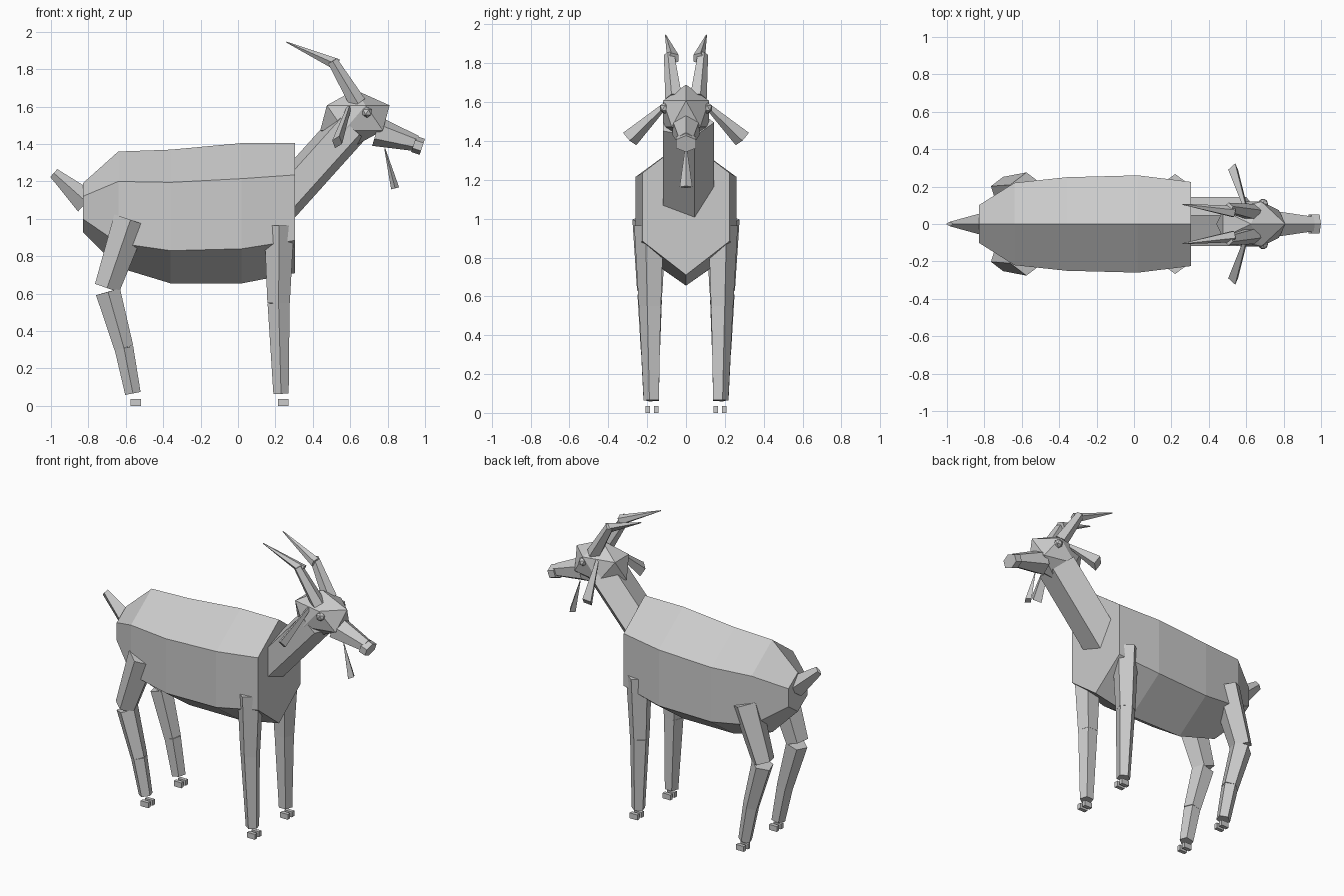
import bpy, bmesh, math
from mathutils import Vector, Matrix

if "Cube" in bpy.data.objects:
    bpy.data.objects.remove(bpy.data.objects["Cube"])

grey = bpy.data.materials.new("plain grey")
grey.diffuse_color = (0.6, 0.6, 0.6, 1)
grey.use_nodes = True
grey.node_tree.nodes["Principled BSDF"].inputs["Base Color"].default_value = grey.diffuse_color


def finish(name, bm):
    bmesh.ops.recalc_face_normals(bm, faces=bm.faces[:])
    me = bpy.data.meshes.new(name)
    bm.to_mesh(me)
    bm.free()
    me.materials.append(grey)
    ob = bpy.data.objects.new(name, me)
    bpy.context.collection.objects.link(ob)
    return ob


def loft(bm, rings):
    """Skin a list of closed rings and cap both ends."""
    vs = [[bm.verts.new(p) for p in r] for r in rings]
    n = len(vs[0])
    for a, b in zip(vs, vs[1:]):
        for i in range(n):
            j = (i + 1) % n
            bm.faces.new((a[i], a[j], b[j], b[i]))
    bm.faces.new(vs[0])
    bm.faces.new(vs[-1])


def taper(name, p0, p1, r0, r1, n=5, start=0.0, side=1):
    """Tapered n-sided prism; radii are (sideways, in-plane) pairs."""
    p0, p1 = Vector(p0), Vector(p1)
    d = (p1 - p0).normalized()
    v = Vector((0, 1, 0))
    v = (v - d * v.dot(d)).normalized()
    w = v.cross(d)
    rings = []
    for p, r in ((p0, r0), (p1, r1)):
        ry, rw = r if isinstance(r, tuple) else (r, r)
        ring = []
        for i in range(n):
            a = start + 2 * math.pi * i / n
            q = p + v * ry * math.cos(a) + w * rw * math.sin(a)
            ring.append((q.x, q.y * side, q.z))
        rings.append(ring)
    bm = bmesh.new()
    loft(bm, rings)
    return finish(name, bm)


def ball(name, centre, scale):
    bm = bmesh.new()
    bmesh.ops.create_icosphere(bm, subdivisions=1, radius=1,
                               matrix=Matrix.Translation(centre) @ Matrix.Diagonal((*scale, 1)))
    return finish(name, bm)


def box(name, lo, hi):
    bm = bmesh.new()
    loft(bm, [[(lo[0], lo[1], z), (hi[0], lo[1], z), (hi[0], hi[1], z), (lo[0], hi[1], z)]
              for z in (lo[2], hi[2])])
    return finish(name, bm)


# Body: hexagonal sections (x, half width, top, upper side, lower side, bottom)
sections = [
    (-0.83, 0.10, 1.19, 1.12, 1.00, 0.93),
    (-0.64, 0.22, 1.36, 1.20, 0.87, 0.74),
    (-0.36, 0.25, 1.37, 1.195, 0.83, 0.655),
    (0.02, 0.26, 1.405, 1.215, 0.84, 0.655),
    (0.305, 0.225, 1.405, 1.235, 0.885, 0.71),
]
bm = bmesh.new()
loft(bm, [[(x, 0, t), (x, w, u), (x, w, l), (x, 0, b), (x, -w, l), (x, -w, u)]
          for x, w, t, u, l, b in sections])
finish("body", bm)

# Neck, head and muzzle
taper("neck", (0.20, 0, 1.05), (0.60, 0, 1.495), (0.145, 0.112), (0.145, 0.112))
ball("head", (0.625, 0, 1.54), (0.207, 0.14, 0.15))
taper("muzzle", (0.74, 0, 1.467), (0.955, 0, 1.403), (0.08, 0.08), (0.045, 0.042), 6, math.pi / 2)
taper("nose", (0.94, 0, 1.40), (0.985, 0, 1.385), (0.06, 0.045), (0.06, 0.045), 6, math.pi / 2)

# Beard and tail
taper("beard", (0.785, 0, 1.375), (0.84, 0, 1.163), 0.003, (0.033, 0.022), 4, math.pi / 4 * 0)
taper("tail", (-0.81, 0, 1.09), (-0.985, 0, 1.245), (0.06, 0.068), (0.012, 0.028), 4)

for side, label in ((1, "left"), (-1, "right")):
    # Horns in two segments, ears and eyes
    taper(f"{label}_horn_base", (0.64, 0.06, 1.62), (0.505, 0.085, 1.845), 0.047, 0.029, side=side)
    taper(f"{label}_horn_tip", (0.53, 0.065, 1.825), (0.26, 0.105, 1.945), 0.033, 0.003, side=side)
    taper(f"{label}_ear", (0.595, 0.09, 1.60), (0.53, 0.29, 1.41), 0.012, (0.048, 0.028), 4, side=side)
    ball(f"{label}_eye", (0.69, 0.108 * side, 1.57), (0.03, 0.03, 0.03))

    # Front leg
    fl = [(0.22, 0.183, 0.965), (0.217, 0.18, 0.55), (0.23, 0.175, 0.065)]
    taper(f"{label}_front_upper_leg", fl[0], fl[1], 0.084, 0.063, side=side)
    taper(f"{label}_front_lower_leg", fl[1], fl[2], 0.062, 0.043, side=side)

    # Hind leg
    hl = [(-0.575, 0.18, 0.995), (-0.70, 0.18, 0.63), (-0.61, 0.178, 0.31), (-0.562, 0.175, 0.067)]
    taper(f"{label}_thigh", hl[0], hl[1], 0.096, 0.072, side=side)
    taper(f"{label}_shin", (-0.695, 0.18, 0.61), hl[2], 0.07, 0.054, side=side)
    taper(f"{label}_hind_lower_leg", hl[2], hl[3], 0.053, 0.044, side=side)

    # Cloven hooves
    for end, x in (("front", 0.243), ("hind", -0.547)):
        for toe, y in (("inner", 0.153), ("outer", 0.197)):
            cy = y * side
            box(f"{label}_{end}_{toe}_hoof", (x - 0.028, cy - 0.0125, 0.0), (x + 0.028, cy + 0.0125, 0.036))
